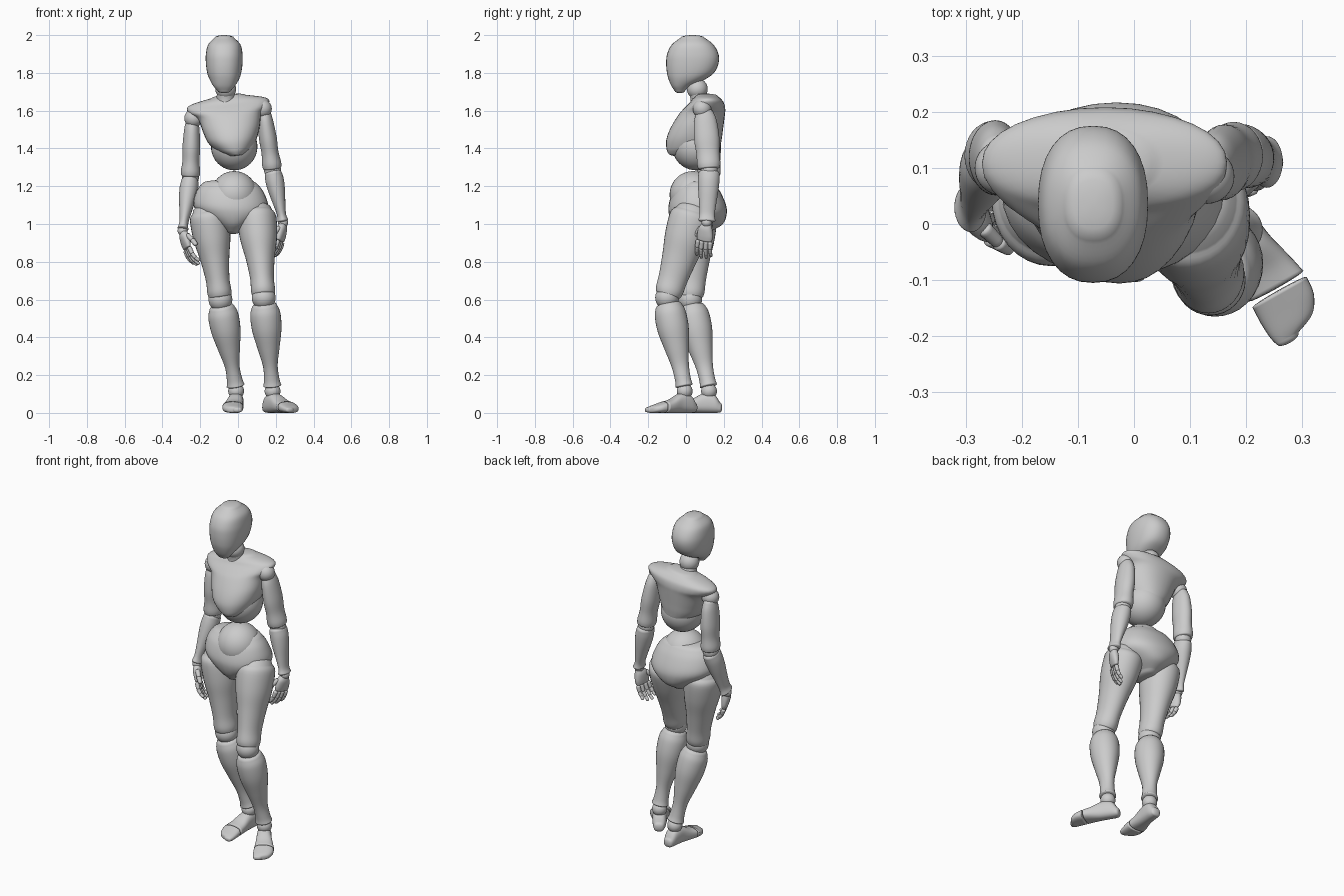
import bpy, bmesh, math
from mathutils import Vector, Matrix

if "Cube" in bpy.data.objects:
    bpy.data.objects.remove(bpy.data.objects["Cube"])


def mix(a, b, c, d, t):
    """Catmull-Rom blend of four rings."""
    return [0.5 * (2 * q + (r - p) * t + (2 * p - 5 * q + 4 * r - s) * t * t
                   + (3 * q - p - 3 * r + s) * t ** 3) for p, q, r, s in zip(a, b, c, d)]


def dome(ring, depth):
    """Rounded end: shrinking rings beyond the last one."""
    h, u0, u1, v0, v1 = ring
    cu, cv, out = (u0 + u1) / 2, (v0 + v1) / 2, []
    for deg in (25, 48, 68, 84):
        k, a = math.cos(math.radians(deg)), math.sin(math.radians(deg))
        out.append([h + depth * a, cu + (u0 - cu) * k, cu + (u1 - cu) * k,
                    cv + (v0 - cv) * k, cv + (v1 - cv) * k])
    return out


def loft(name, rings, origin=(0, 0, 0), axes=((1, 0, 0), (0, 1, 0), (0, 0, 1)),
         ends=(0.01, 0.01), n=2.0, sides=32, steps=5, shear=0.0):
    """Smooth skin over rings (height, u min, u max, v min, v max)."""
    up = 1 if rings[-1][0] > rings[0][0] else -1
    pts, last = [], len(rings) - 1
    for i in range(last):
        quad = [rings[max(i - 1, 0)], rings[i], rings[i + 1], rings[min(i + 2, last)]]
        pts += [mix(*quad, k / steps) for k in range(steps)]
    pts.append(list(rings[-1]))
    pts = dome(rings[0], -up * ends[0])[::-1] + pts + dome(rings[-1], up * ends[1])
    u, v, w = (Vector(a) for a in axes)
    bm, loops = bmesh.new(), []
    for h, u0, u1, v0, v1 in pts:
        loop = []
        for k in range(sides):
            a = math.tau * k / sides
            c, s = math.cos(a), math.sin(a)
            x = (u0 + u1) / 2 + (u1 - u0) / 2 * math.copysign(abs(c) ** (2 / n), c)
            y = (v0 + v1) / 2 + (v1 - v0) / 2 * math.copysign(abs(s) ** (2 / n), s)
            loop.append(bm.verts.new(Vector(origin) + u * x + v * y + w * (h + shear * (x + 0.05))))
        loops.append(loop)
    for a, b in zip(loops, loops[1:]):
        for k in range(sides):
            j = (k + 1) % sides
            bm.faces.new((a[k], a[j], b[j], b[k]))
    bm.faces.new(loops[0])
    bm.faces.new(loops[-1])
    finish(name, bm)


def finish(name, bm):
    bmesh.ops.recalc_face_normals(bm, faces=bm.faces)
    for f in bm.faces:
        f.smooth = True
    mesh = bpy.data.meshes.new(name)
    bm.to_mesh(mesh)
    bm.free()
    bpy.context.collection.objects.link(bpy.data.objects.new(name, mesh))


def ball(name, centre, size):
    size = size if isinstance(size, tuple) else (size,) * 3
    bm = bmesh.new()
    bmesh.ops.create_uvsphere(bm, u_segments=32, v_segments=20, radius=1,
                              matrix=Matrix.Translation(centre) @ Matrix.Diagonal((*size, 1)))
    finish(name, bm)


def frame(w, hint):
    """Axes with w along the part and u as near to the hint as possible."""
    w = Vector(w).normalized()
    u = Vector(hint)
    u = (u - w * u.dot(w)).normalized()
    return u, w.cross(u), w


def limb(name, a, b, profile, ends=(0.02, 0.01), sides=32):
    """Limb from a to b; profile rows are (fraction, side radius, depth radius)."""
    a, b = Vector(a), Vector(b)
    length = (b - a).length
    loft(name, [(t * length, -ru, ru, -rv, rv) for t, ru, rv in profile],
         a, frame(b - a, (1, 0, 0)), ends, sides=sides)


# Head and neck
loft("head", [(1.985, -.125, -.02, -.03, .1), (1.95, -.158, .013, -.075, .145),
              (1.9, -.17, .024, -.1, .172), (1.85, -.17, .024, -.105, .172),
              (1.8, -.163, .017, -.101, .148), (1.765, -.15, .005, -.092, .1),
              (1.73, -.13, -.017, -.077, .025), (1.705, -.108, -.038, -.06, -.005)],
     ends=(.015, .012), n=2.3)
ball("neck_ball", (-.065, .06, 1.715), .055)
loft("neck", [(1.6, -.125, -.005, .02, .15), (1.65, -.115, -.015, .025, .13),
              (1.69, -.112, -.018, .018, .112)])

# Torso
loft("chest", [(1.675, -.14, .04, .05, .17), (1.655, -.235, .13, .03, .19),
               (1.635, -.27, .165, .015, .203), (1.605, -.258, .155, -.015, .208),
               (1.57, -.212, .125, -.045, .205), (1.5, -.185, .115, -.085, .196),
               (1.44, -.158, .1, -.105, .188), (1.39, -.11, .075, -.102, .175),
               (1.365, -.065, .045, -.09, .14)], ends=(.012, .012), n=2.15, shear=.1)
ball("rib_ball", (-.02, .055, 1.41), (.123, .128, .126))
ball("waist_ball", (-.02, .038, 1.155), (.123, .125, .125))
loft("pelvis", [(1.215, -.19, .1, -.035, .15), (1.17, -.222, .135, -.07, .182),
                (1.1, -.235, .16, -.092, .212), (1.05, -.2, .145, -.09, .215),
                (1.0, -.125, .075, -.07, .195), (.965, -.078, .02, -.035, .14)],
     ends=(.02, .018), n=2.1)

# Limb profiles shared by both sides
THIGH = [(-.08, .085, .095), (0, .103, .118), (.25, .098, .112), (.5, .077, .093),
         (.75, .063, .078), (.9, .064, .074), (.96, .06, .067)]
SHIN = [(.09, .066, .07), (.18, .08, .083), (.35, .078, .083), (.55, .059, .065),
        (.75, .039, .046), (.9, .041, .042), (.97, .048, .046)]
UPPER_ARM = [(0, .034, .045), (.15, .041, .06), (.45, .047, .067), (.7, .045, .061),
             (.88, .051, .062), (.96, .049, .058)]
FOREARM = [(.06, .045, .056), (.2, .049, .057), (.4, .044, .053), (.65, .032, .045),
           (.85, .024, .04), (.96, .029, .046)]


def leg(side, s, hip, knee, ankle, heading):
    limb(side + "_thigh", hip, knee, THIGH, (.05, .015))
    ball(side + "_knee", knee, .063)
    limb(side + "_shin", knee, ankle, SHIN, (.02, .008))
    ball(side + "_ankle", (ankle[0], ankle[1], .115), .042)
    # Foot: u points outward, v up, w along the foot
    w = Vector((*heading, 0)).normalized()
    axes = (Vector((-w.y, w.x, 0)) * s, Vector((0, 0, 1)), w)
    base = (ankle[0], ankle[1], 0)
    loft(side + "_foot", [(-.058, -.03, .027, .002, .055), (-.035, -.038, .035, 0, .09),
                          (0, -.04, .04, 0, .106), (.04, -.04, .045, 0, .1),
                          (.09, -.042, .058, 0, .073), (.125, -.045, .066, 0, .062)],
         base, axes, (.012, .004), n=2.5)
    loft(side + "_toes", [(.137, -.045, .066, 0, .06), (.17, -.046, .062, 0, .048),
                          (.2, -.044, .042, 0, .037), (.216, -.04, .005, .003, .029)],
         base, axes, (.004, .009), n=2.5)


def arm(side, s, shoulder, elbow, wrist, tip):
    top = Vector(shoulder) + Vector((s * .008, .014, -.02))
    limb(side + "_upper_arm", top, elbow, UPPER_ARM)
    ball(side + "_shoulder", shoulder, .049)
    ball(side + "_elbow", elbow, .045)
    limb(side + "_forearm", elbow, wrist, FOREARM)
    ball(side + "_wrist", wrist, .027)
    # Hand: u toward the thumb, v toward the body, w toward the fingertips
    wrist = Vector(wrist)
    u, v, w = frame(Vector(tip) - wrist, (-s * .35, -.93, 0))
    if v.x * s > 0:
        v = -v
    loft(side + "_palm", [(.01, -.026, .026, -.019, .019), (.035, -.036, .04, -.024, .024),
                          (.07, -.045, .043, -.021, .021), (.095, -.043, .04, -.016, .016)],
         wrist, (u, v, w), (.008, .008), n=2.3, sides=24)
    for i, (pos, length) in enumerate(((.034, .088), (.012, .103), (-.012, .098), (-.035, .08))):
        p = wrist + u * pos + w * .103
        for j, (part, curl) in enumerate(((.42, 8), (.32, 24), (.26, 40))):
            a = math.radians(curl)
            q = p + (w * math.cos(a) + v * math.sin(a) + u * pos * 2) * length * part
            r = .0125 - .0015 * j
            limb(f"{side}_finger_{i + 1}_{j + 1}", p, q, [(.1, r, r), (.9, r * .92, r * .92)],
                 (.007, .007), 14)
            p = q
    p = wrist + u * .03 + w * .035 + v * .008
    for j, length in enumerate((.045, .035)):
        q = p + (u * (.55 - .3 * j) + w * .8 + v * .25).normalized() * length
        limb(f"{side}_thumb_{j + 1}", p, q, [(.1, .014, .014), (.9, .012, .012)], (.008, .008), 14)
        p = q


# Legs: left one steps forward with the foot turned out
leg("left", 1, (.1, .03, 1.03), (.136, -.1, .61), (.183, -.007, .13), (.49, -.87))
leg("right", -1, (-.152, .045, 1.03), (-.093, .022, .6), (-.01, .122, .13), (-.05, -1))

# Arms hanging at the sides
arm("left", 1, (.13, .085, 1.61), (.183, .123, 1.285), (.239, .11, 1.008), (.205, .08, .8))
arm("right", -1, (-.235, .1, 1.56), (-.252, .123, 1.245), (-.293, .025, .965), (-.24, -.02, .76))
